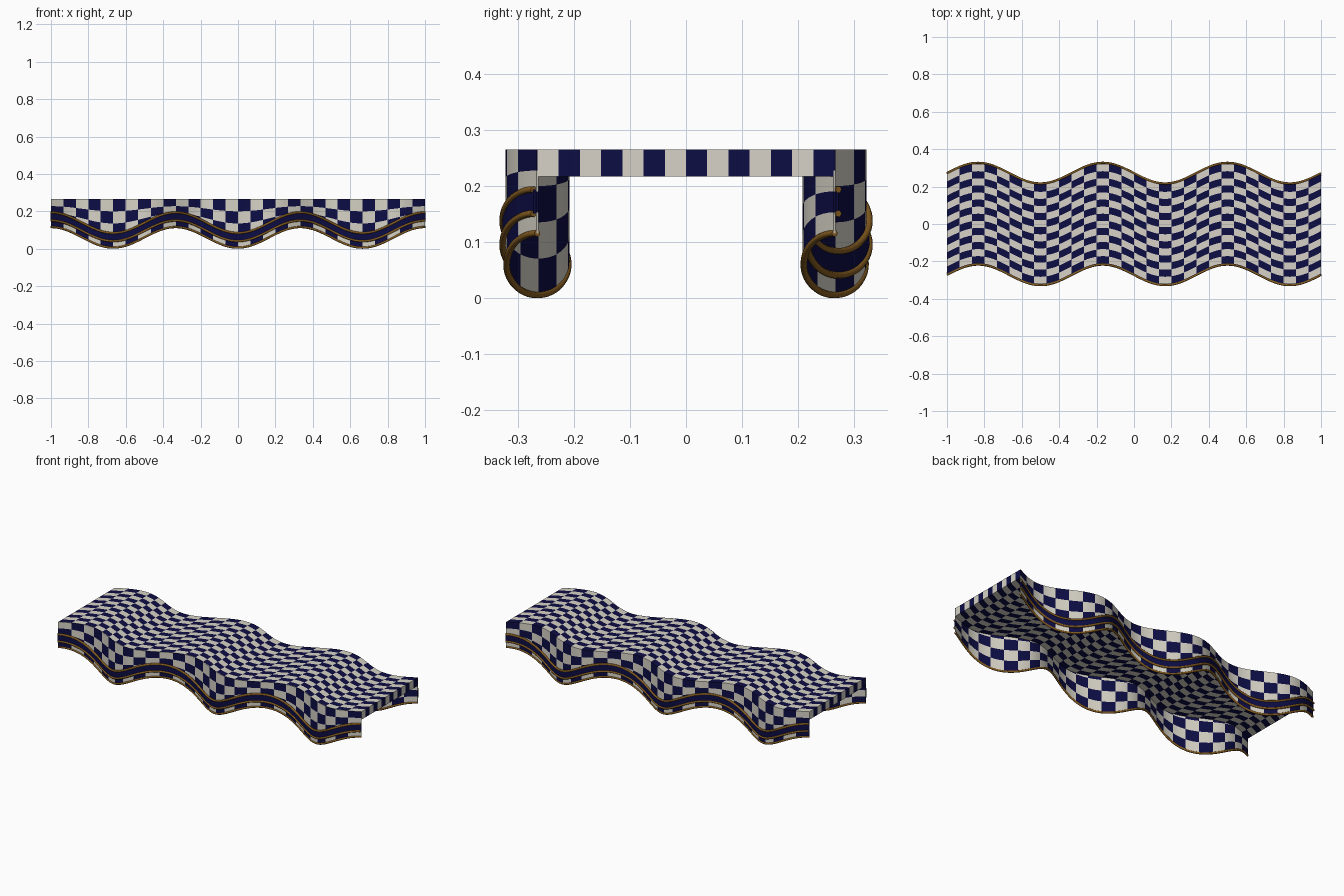
import bpy, bmesh, math

cube = bpy.data.objects.get("Cube")
if cube:
    bpy.data.objects.remove(cube, do_unlink=True)

COLS, SUB = 30, 6            # checker columns along x, segments in each
SEG = COLS * SUB
HALF, AMP = 0.265, 0.055     # half width of the deck, wave height
TOP, THICK = 0.265, 0.048    # deck top and thickness


def make_material(name, colour):
    mat = bpy.data.materials.new(name)
    mat.use_nodes = True
    mat.diffuse_color = (*colour, 1)
    bsdf = next(n for n in mat.node_tree.nodes if n.type == 'BSDF_PRINCIPLED')
    bsdf.inputs["Base Color"].default_value = (*colour, 1)
    bsdf.inputs["Roughness"].default_value = 0.6
    return mat


cream = make_material("cream", (0.68, 0.65, 0.57))
navy = make_material("navy", (0.004, 0.004, 0.06))
bronze = make_material("bronze", (0.24, 0.11, 0.015))


def sway(x):
    return -AMP * math.sin(3 * math.pi * x)


def lower_edge(x):
    return 0.061 - AMP * math.cos(3 * math.pi * x)


def sheet(name, rows, point, is_navy, thickness, offset):
    """Grid over x and rows, coloured per checker cell, then thickened."""
    bm = bmesh.new()
    grid = [[bm.verts.new(point(-1 + 2 * i / SEG, r / rows))
             for r in range(rows + 1)] for i in range(SEG + 1)]
    for i in range(SEG):
        for r in range(rows):
            face = bm.faces.new((grid[i][r], grid[i + 1][r],
                                 grid[i + 1][r + 1], grid[i][r + 1]))
            face.material_index = int(is_navy(i // SUB, r))
    mesh = bpy.data.meshes.new(name)
    bm.to_mesh(mesh)
    bm.free()
    mesh.materials.append(cream)
    mesh.materials.append(navy)
    obj = bpy.data.objects.new(name, mesh)
    bpy.context.collection.objects.link(obj)
    solid = obj.modifiers.new("thickness", 'SOLIDIFY')
    solid.thickness, solid.offset = thickness, offset
    bpy.ops.object.select_all(action='DESELECT')
    obj.select_set(True)
    bpy.context.view_layer.objects.active = obj
    bpy.ops.object.modifier_apply(modifier=solid.name)
    bpy.ops.object.shade_smooth_by_angle(angle=math.radians(30))
    return obj


def rail(name, y, rise):
    """Round trim that follows the wavy lower edge."""
    curve = bpy.data.curves.new(name, 'CURVE')
    curve.dimensions = '3D'
    curve.bevel_depth = 0.006
    curve.bevel_resolution = 2
    curve.use_fill_caps = True
    spline = curve.splines.new('POLY')
    spline.points.add(SEG)
    for i, p in enumerate(spline.points):
        x = -1 + 2 * i / SEG
        p.co = (x, y + sway(x), lower_edge(x) + rise, 1)
    spline.use_smooth = True
    curve.materials.append(bronze)
    bpy.context.collection.objects.link(bpy.data.objects.new(name, curve))


# Checkered deck
sheet("deck", 14,
      lambda x, t: (x, sway(x) + HALF * (2 * t - 1), TOP),
      lambda c, r: (c + r) % 2 == 0, THICK, -1)

# Skirts with band and rails along both long sides
LOW, HIGH = 0.035, 0.078
for side, s in (("front", -1), ("back", 1)):
    sheet(side + "_skirt", 4,
          lambda x, t: (x, s * HALF + sway(x), TOP + t * (lower_edge(x) - TOP)),
          lambda c, r: (c + r) % 2 == 1, 0.004, 0)
    sheet(side + "_band", 1,
          lambda x, t: (x, s * (HALF + 0.005) + sway(x),
                        lower_edge(x) + LOW + t * (HIGH - LOW)),
          lambda c, r: True, 0.005, 0)
    rail(side + "_bottom_rail", s * HALF, 0)
    rail(side + "_band_lower_rail", s * (HALF + 0.007), LOW)
    rail(side + "_band_upper_rail", s * (HALF + 0.007), HIGH)
